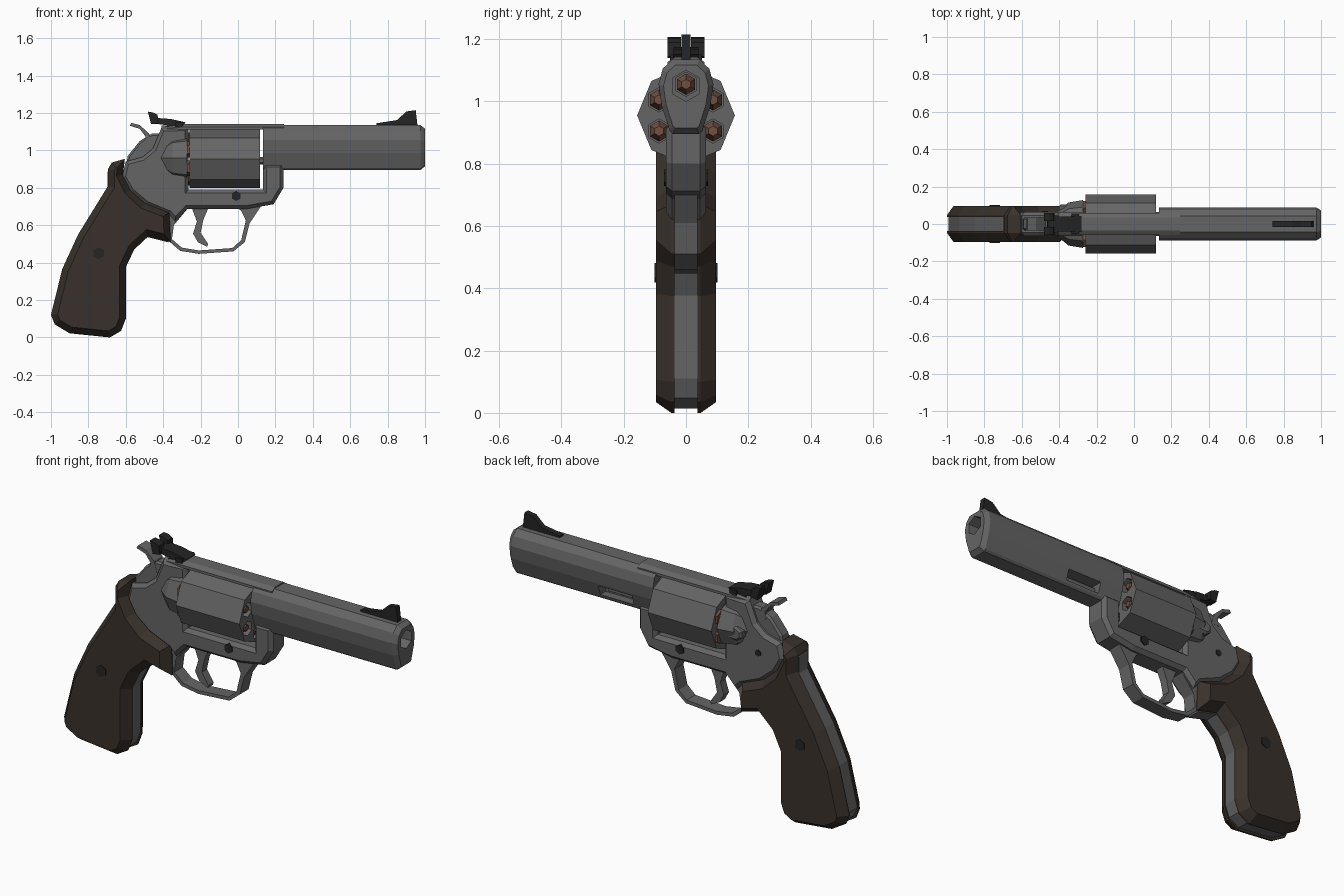
import bpy, bmesh
from math import sin, cos, pi

if "Cube" in bpy.data.objects:
    bpy.data.objects.remove(bpy.data.objects["Cube"])


def material(name, r, g, b):
    m = bpy.data.materials.new(name)
    m.diffuse_color = (r, g, b, 1)
    m.use_nodes = True
    m.node_tree.nodes["Principled BSDF"].inputs["Base Color"].default_value = m.diffuse_color
    return m


STEEL = material("steel", 0.13, 0.13, 0.13)
BLACK = material("black", 0.018, 0.018, 0.018)
WOOD = material("wood", 0.04, 0.03, 0.024)
COPPER = material("copper", 0.17, 0.08, 0.05)


def finish(name, bm, mat):
    bmesh.ops.recalc_face_normals(bm, faces=bm.faces)
    me = bpy.data.meshes.new(name)
    bm.to_mesh(me)
    bm.free()
    me.materials.append(mat)
    ob = bpy.data.objects.new(name, me)
    bpy.context.collection.objects.link(ob)
    return ob


def prism(name, pts, y0, y1, mat, inset=0, depth=0, sides=(-1, 1)):
    """Side profile (x, z) extruded along y, with optional chamfered end faces."""
    a = y0 + (depth if -1 in sides else 0)
    b = y1 - (depth if 1 in sides else 0)
    bm = bmesh.new()
    lo = [bm.verts.new((x, a, z)) for x, z in pts]
    hi = [bm.verts.new((x, b, z)) for x, z in pts]
    ends = {-1: bm.faces.new(lo), 1: bm.faces.new(hi)}
    n = len(pts)
    for i in range(n):
        j = (i + 1) % n
        bm.faces.new((lo[i], lo[j], hi[j], hi[i]))
    bmesh.ops.recalc_face_normals(bm, faces=bm.faces)
    if inset:
        bmesh.ops.inset_individual(bm, faces=[ends[s] for s in sides],
                                   thickness=inset, depth=depth, use_even_offset=True)
    return finish(name, bm, mat)


def loft(name, sections, mat, bm=None):
    """Skin closed sections given as (x, [(y, z), ...])."""
    own = bm is None
    bm = bm or bmesh.new()
    rings = [[bm.verts.new((x, y, z)) for y, z in s] for x, s in sections]
    n = len(rings[0])
    for r, q in zip(rings, rings[1:]):
        for i in range(n):
            j = (i + 1) % n
            bm.faces.new((r[i], r[j], q[j], q[i]))
    bm.faces.new(rings[0])
    bm.faces.new(rings[-1])
    return finish(name, bm, mat) if own else None


def ngon(r, n, cy, cz):
    return [(cy + r * cos(pi / 2 + 2 * pi * i / n), cz + r * sin(pi / 2 + 2 * pi * i / n)) for i in range(n)]


def turned(name, steps, n, cy, cz, mat, bm=None):
    """Faceted solid along x from (x, radius) steps."""
    return loft(name, [(x, ngon(r, n, cy, cz)) for x, r in steps], mat, bm)


def box(name, x0, x1, y0, y1, z0, z1, mat):
    return prism(name, [(x0, z0), (x1, z0), (x1, z1), (x0, z1)], y0, y1, mat)


def cut(ob, cutter):
    mod = ob.modifiers.new("cut", 'BOOLEAN')
    mod.object = cutter
    mod.solver = 'EXACT'
    cutter.hide_render = True
    dg = bpy.context.evaluated_depsgraph_get()
    me = bpy.data.meshes.new_from_object(ob.evaluated_get(dg))
    ob.modifiers.clear()
    ob.data = me
    bpy.data.objects.remove(cutter)


# Barrel with underlug, bore and ejector slot
half = [(0.043, 1.135), (0.075, 1.105), (0.088, 1.055), (0.078, 0.985), (0.052, 0.905), (0.042, 0.895)]
section = half + [(-y, z) for y, z in reversed(half)]
tip = [(y * 0.82, 1.02 + (z - 1.02) * 0.84) for y, z in section]
barrel = loft("barrel", [(0.135, section), (0.975, section), (1.0, tip)], STEEL)
cut(barrel, turned("bore_cutter", [(0.1, 0.05), (1.1, 0.05)], 6, 0, 1.05, STEEL))
cut(barrel, box("slot_cutter", 0.27, 0.47, 0.01, 0.2, 0.918, 0.972, STEEL))
turned("ejector_rod", [(0.1, 0.02), (0.44, 0.02)], 6, 0.012, 0.945, STEEL)

# Frame around the cylinder window, and top strap
prism("frame", [(-0.265, 1.125), (-0.41, 1.12), (-0.455, 1.01), (-0.51, 0.965), (-0.6, 0.94),
                (-0.62, 0.86), (-0.575, 0.78), (-0.49, 0.71), (-0.37, 0.66), (-0.335, 0.62),
                (-0.27, 0.688), (0.05, 0.688), (0.12, 0.7), (0.19, 0.712), (0.243, 0.8),
                (0.243, 0.93), (0.135, 0.93), (0.135, 0.79), (-0.265, 0.79)],
      -0.065, 0.065, STEEL, 0.018, 0.02)
strap = [(0.06, 1.112), (0.06, 1.126), (0.036, 1.142), (-0.036, 1.142), (-0.06, 1.126), (-0.06, 1.112)]
loft("top_strap", [(-0.41, [(y * 0.8, z - 0.01) for y, z in strap]), (-0.28, strap), (0.245, strap)], STEEL)
turned("recoil_shield", [(-0.43, 0.05), (-0.35, 0.115), (-0.272, 0.128)], 8, 0, 0.96, STEEL)
prism("thumb_latch", [(-0.4, 0.93), (-0.37, 0.91), (-0.31, 0.915), (-0.31, 0.985), (-0.37, 0.985), (-0.4, 0.965)],
      0.04, 0.105, STEEL, 0.01, 0.01, (1,))

# Cylinder with six loaded chambers
drum = turned("cylinder", [(-0.26, 0.157), (0.118, 0.157)], 8, 0, 0.955, STEEL)
rounds = bmesh.new()
for cy, cz in ngon(0.1, 6, 0, 0.955):
    cut(drum, turned("chamber_cutter", [(0.03, 0.039), (0.2, 0.039)], 6, cy, cz, STEEL))
    turned("", [(0.02, 0.034), (0.07, 0.034), (0.112, 0.016)], 6, cy, cz, COPPER, rounds)
    turned("", [(-0.274, 0.042), (-0.255, 0.042)], 6, cy, cz, COPPER, rounds)
finish("cartridges", rounds, COPPER)

# Trigger and guard
prism("trigger", [(-0.25, 0.7), (-0.155, 0.7), (-0.185, 0.63), (-0.2, 0.56), (-0.16, 0.5),
                  (-0.165, 0.485), (-0.215, 0.51), (-0.24, 0.555), (-0.22, 0.62)], -0.022, 0.022, STEEL)
prism("trigger_guard", [(-0.38, 0.68), (-0.37, 0.515), (-0.31, 0.463), (-0.21, 0.447), (-0.025, 0.46),
                        (0.037, 0.51), (0.062, 0.61), (0.125, 0.705), (-0.01, 0.7), (0.018, 0.675),
                        (0.042, 0.625), (0.017, 0.52), (-0.03, 0.478), (-0.21, 0.465), (-0.3, 0.48),
                        (-0.353, 0.525), (-0.343, 0.6), (-0.26, 0.7)], -0.037, 0.037, STEEL)

# Hammer
prism("hammer_body", [(-0.595, 0.93), (-0.59, 0.97), (-0.525, 1.05), (-0.46, 1.09), (-0.41, 1.09), (-0.41, 0.93)],
      -0.035, 0.035, STEEL, 0.01, 0.01)
prism("hammer_spur", [(-0.578, 1.132), (-0.57, 1.147), (-0.525, 1.135), (-0.475, 1.09), (-0.455, 1.03),
                      (-0.5, 1.03), (-0.495, 1.075), (-0.525, 1.115)], -0.036, 0.036, STEEL)

# Sights
prism("front_sight", [(0.74, 1.13), (0.74, 1.145), (0.85, 1.162), (0.9, 1.208), (0.95, 1.215), (0.96, 1.13)],
      -0.015, 0.015, BLACK)
prism("rear_sight_base", [(-0.465, 1.145), (-0.46, 1.175), (-0.36, 1.168), (-0.28, 1.15), (-0.31, 1.11), (-0.4, 1.11),
                          (-0.38, 1.135)], -0.04, 0.04, BLACK)
box("rear_sight_pivot", -0.335, -0.295, -0.052, 0.052, 1.125, 1.15, BLACK)
for name, s in (("left", 1), ("right", -1)):
    y0, y1 = sorted((s * 0.016, s * 0.06))
    prism("rear_sight_leaf_" + name, [(-0.465, 1.14), (-0.482, 1.207), (-0.455, 1.203), (-0.43, 1.19), (-0.425, 1.145)],
          y0, y1, BLACK)

# Grip: metal core, two wooden panels and a joining cap
grip = [(-0.605, 0.955), (-0.675, 0.935), (-0.695, 0.9), (-0.695, 0.81), (-0.855, 0.55), (-0.94, 0.365),
        (-1.0, 0.12), (-0.98, 0.07), (-0.9, 0.022), (-0.685, 0.0), (-0.625, 0.035), (-0.6, 0.1),
        (-0.6, 0.375), (-0.555, 0.47), (-0.48, 0.54), (-0.36, 0.51), (-0.367, 0.67), (-0.5, 0.72),
        (-0.575, 0.79), (-0.615, 0.87)]
prism("grip_core", [(-0.75 + (x + 0.75) * 0.97, 0.45 + (z - 0.45) * 0.97) for x, z in grip], -0.037, 0.037, STEEL)
panel = prism("grip_panels", grip, 0.037, 0.097, WOOD, 0.034, 0.05, (1,))
panel.modifiers.new("mirror", 'MIRROR').use_axis = (False, True, False)
prism("grip_cap", [(-0.605, 0.955), (-0.675, 0.935), (-0.695, 0.9), (-0.695, 0.81), (-0.615, 0.87)], -0.04, 0.04, WOOD)

# Screws
for name, x, z, r, y0, y1 in (("grip_screw", -0.745, 0.45, 0.032, -0.101, 0.101),
                              ("frame_screw", -0.01, 0.755, 0.026, -0.07, 0.07),
                              ("side_plate_screw", -0.475, 0.86, 0.018, 0.0, 0.069)):
    prism(name, ngon(r, 6, x, z), y0, y1, BLACK)
